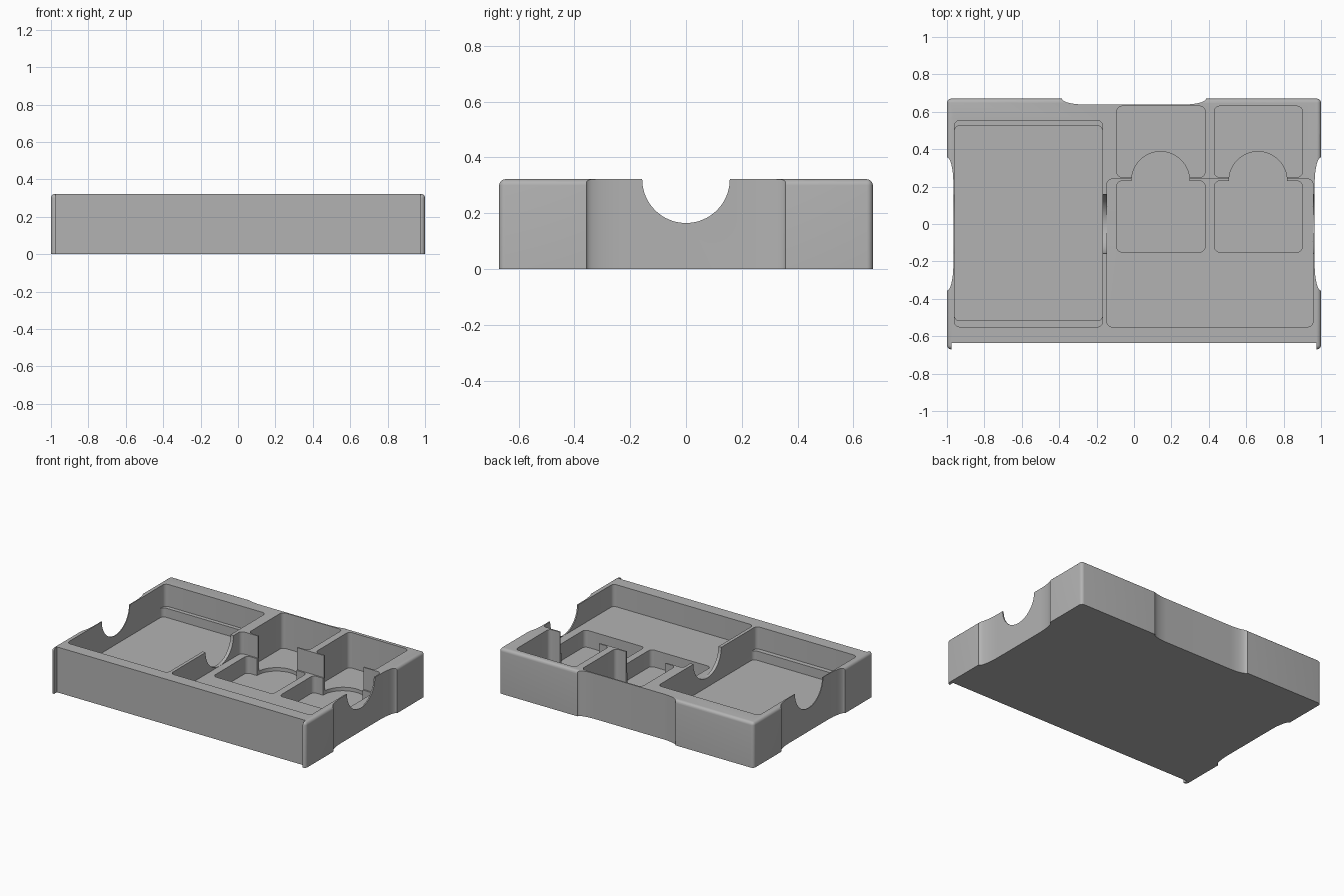
import bpy, bmesh, math
from mathutils import Matrix

if "Cube" in bpy.data.objects:
    bpy.data.objects.remove(bpy.data.objects["Cube"], do_unlink=True)

H = 0.322          # tray height
W, D = 1.0, 0.67   # half width, half depth
OVER = H + 0.1     # cutters rise past the rim


def add_object(name, bm):
    bmesh.ops.recalc_face_normals(bm, faces=bm.faces)
    mesh = bpy.data.meshes.new(name)
    bm.to_mesh(mesh)
    bm.free()
    obj = bpy.data.objects.new(name, mesh)
    bpy.context.scene.collection.objects.link(obj)
    return obj


def prism(name, points, z0, z1):
    """Extrude a plan outline from z0 up to z1."""
    bm = bmesh.new()
    face = bm.faces.new([bm.verts.new((x, y, z0)) for x, y in points])
    top = bmesh.ops.extrude_face_region(bm, geom=[face])["geom"]
    bmesh.ops.translate(bm, vec=(0, 0, z1 - z0),
                        verts=[v for v in top if isinstance(v, bmesh.types.BMVert)])
    return add_object(name, bm)


def rounded_rect(x0, x1, y0, y1, r=0.028, steps=6):
    corners = [(x1 - r, y1 - r), (x0 + r, y1 - r), (x0 + r, y0 + r), (x1 - r, y0 + r)]
    return [(cx + r * math.cos(a), cy + r * math.sin(a))
            for i, (cx, cy) in enumerate(corners)
            for a in [(i + k / steps) * math.pi / 2 for k in range(steps + 1)]]


def cylinder(name, radius, length, matrix, segments=64):
    bm = bmesh.new()
    bmesh.ops.create_cone(bm, cap_ends=True, segments=segments, radius1=radius,
                          radius2=radius, depth=length, matrix=matrix)
    return add_object(name, bm)


def recess_outline(half, depth, run, edge):
    """Shallow grip recess with curved ends, cut inward from a wall."""
    n = 12
    side = [(half - run * (1 - math.cos(t)), edge - depth * math.sin(t))
            for t in [k / n * math.pi / 2 for k in range(n + 1)]]
    side.insert(0, (half, edge + 0.1))
    return side + [(-x, y) for x, y in reversed(side)]


# Tray body: rounded walls and rim, sharp base
bm = bmesh.new()
bmesh.ops.create_cube(bm, size=1, matrix=Matrix.Translation((0, 0, H / 2))
                      @ Matrix.Diagonal((2 * W, 2 * D, H, 1)))
rim = [e for e in bm.edges if max(v.co.z for v in e.verts) > H / 2]
bmesh.ops.bevel(bm, geom=rim, offset=0.022, segments=5, profile=0.5, affect='EDGES')
tray = add_object("tray", bm)

cutters = []


def pocket(name, x0, x1, y0, y1, floor):
    cutters.append(prism(name, rounded_rect(x0, x1, y0, y1), floor, OVER))


# Large compartment with a ledge at each end
pocket("large_compartment_ledge", -0.96, -0.168, -0.55, 0.553, 0.165)
pocket("large_compartment", -0.96, -0.168, -0.517, 0.525, 0.10)

# Shallow tray with two pairs of deep wells
pocket("shallow_compartment", -0.145, 0.957, -0.55, 0.24, 0.165)
for x0, x1 in ((-0.092, 0.38), (0.43, 0.90)):
    pocket("front_well", x0, x1, -0.15, 0.23, 0.045)
    pocket("back_well", x0, x1, 0.25, 0.63, 0.07)
    height = OVER - 0.045
    cutters.append(cylinder("finger_hole", 0.155, height, Matrix.Translation(
        ((x0 + x1) / 2 - 0.002, 0.232, 0.045 + height / 2))))

# Half-round notch through the side walls and divider
cutters.append(cylinder("wall_notch", 0.157, 2.4, Matrix.Translation((0, 0, H))
                        @ Matrix.Rotation(math.pi / 2, 4, 'Y')))

# Outer recesses: front panel, back grip, side grips
cutters.append(prism("front_recess", [(-0.977, -0.8), (0.977, -0.8),
                                      (0.977, -0.637), (-0.977, -0.637)], -0.1, OVER))
cutters.append(prism("back_recess", recess_outline(0.385, 0.031, 0.12, D), -0.1, OVER))
side = recess_outline(0.357, 0.034, 0.14, W)
for s in (-1, 1):
    cutters.append(prism("side_recess", [(s * y, x) for x, y in side], -0.1, OVER))

# Carve the tray
bpy.context.view_layer.objects.active = tray
tray.select_set(True)
for cutter in cutters:
    mod = tray.modifiers.new("carve", 'BOOLEAN')
    mod.operation = 'DIFFERENCE'
    mod.solver = 'EXACT'
    mod.object = cutter
    bpy.ops.object.modifier_apply(modifier=mod.name)
    bpy.data.objects.remove(cutter, do_unlink=True)

# Plain grey plastic
grey = bpy.data.materials.new("grey_plastic")
grey.use_nodes = True
colour = (0.45, 0.45, 0.45, 1)
grey.diffuse_color = colour
grey.node_tree.nodes["Principled BSDF"].inputs["Base Color"].default_value = colour
tray.data.materials.clear()
tray.data.materials.append(grey)
bpy.ops.object.shade_smooth_by_angle(angle=math.radians(30))
